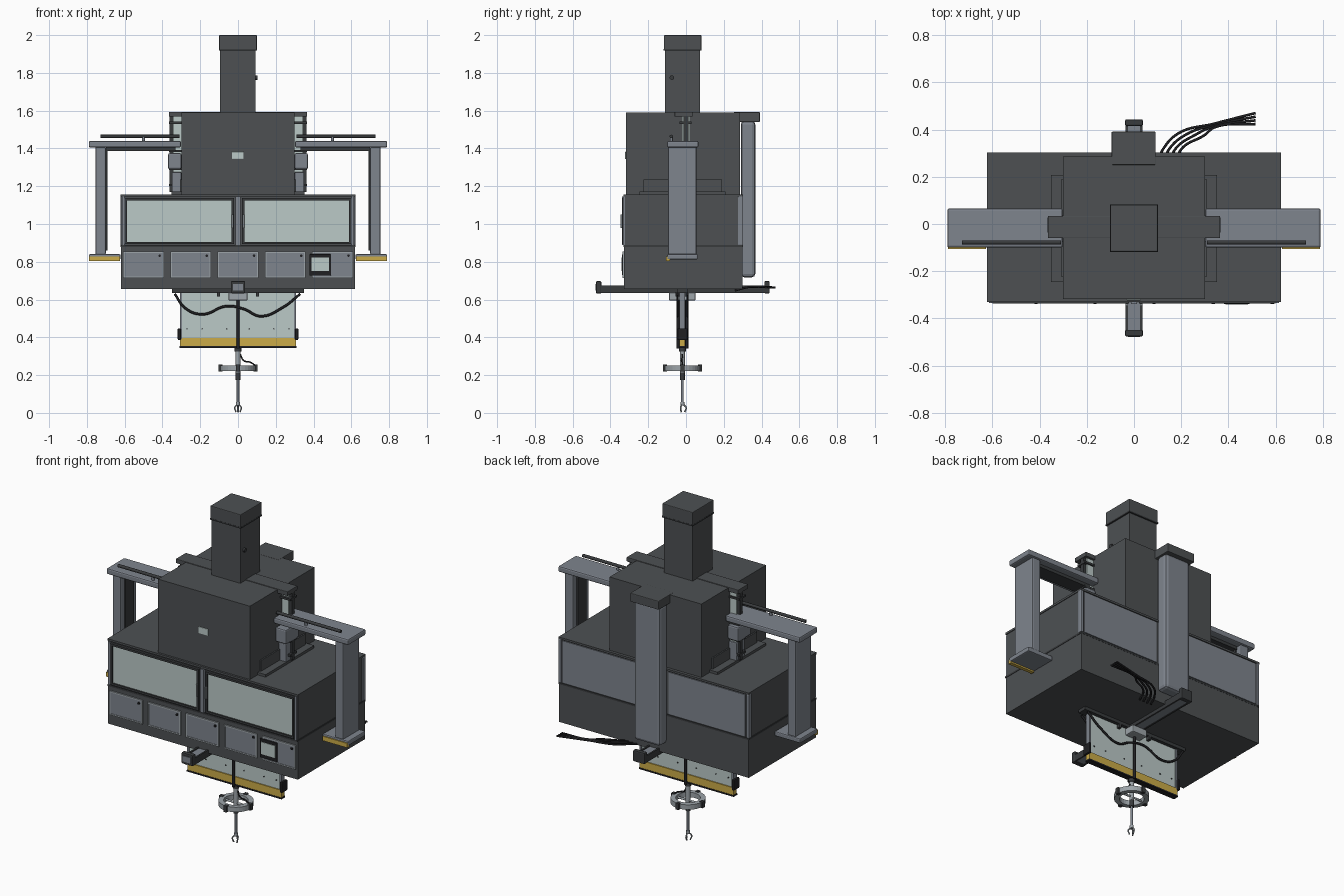
import bpy, bmesh, math
from mathutils import Vector

if "Cube" in bpy.data.objects:
    bpy.data.objects.remove(bpy.data.objects["Cube"])


def material(name, rgb):
    m = bpy.data.materials.new(name)
    m.diffuse_color = (*rgb, 1)
    m.use_nodes = True
    m.node_tree.nodes["Principled BSDF"].inputs["Base Color"].default_value = m.diffuse_color
    return m


DARK = material("dark grey paint", (0.075, 0.081, 0.086))
TRIM = material("charcoal trim", (0.04, 0.043, 0.046))
STEEL = material("blue grey steel", (0.21, 0.232, 0.268))
LIGHT = material("light steel", (0.34, 0.375, 0.40))
PALE = material("pale glass", (0.50, 0.59, 0.575))
YELLOW = material("safety yellow", (0.60, 0.41, 0.065))
BLACK = material("black rubber", (0.014, 0.014, 0.016))


def finish(name, bm, mat):
    me = bpy.data.meshes.new(name)
    bm.to_mesh(me)
    bm.free()
    ob = bpy.data.objects.new(name, me)
    bpy.context.collection.objects.link(ob)
    me.materials.append(mat)
    return ob


def box(name, x, y, z, mat, bevel=0):
    """Box from three (min, max) ranges."""
    bm = bmesh.new()
    bmesh.ops.create_cube(bm, size=1)
    for v in bm.verts:
        v.co = Vector([(r[0] + r[1]) / 2 + c * (r[1] - r[0]) for c, r in zip(v.co, (x, y, z))])
    ob = finish(name, bm, mat)
    if bevel:
        b = ob.modifiers.new("bevel", 'BEVEL')
        b.width, b.segments = bevel, 2
    return ob


def pair(name, x, y, z, mat, bevel=0):
    """Same box on the right and mirrored to the left."""
    box("right_" + name, x, y, z, mat, bevel)
    box("left_" + name, (-x[1], -x[0]), y, z, mat, bevel)


def rod(name, a, b, r, mat, sides=12):
    a, b = Vector(a), Vector(b)
    bm = bmesh.new()
    bmesh.ops.create_cone(bm, cap_ends=True, segments=sides, radius1=r, radius2=r, depth=(b - a).length)
    bmesh.ops.rotate(bm, verts=bm.verts, matrix=Vector((0, 0, 1)).rotation_difference(b - a).to_matrix())
    bmesh.ops.translate(bm, verts=bm.verts, vec=(a + b) / 2)
    for f in bm.faces:
        f.smooth = len(f.verts) == 4
    return finish(name, bm, mat)


def cable(name, pts, r, mat):
    cu = bpy.data.curves.new(name, 'CURVE')
    cu.dimensions = '3D'
    cu.bevel_depth, cu.bevel_resolution, cu.use_fill_caps = r, 2, True
    s = cu.splines.new('BEZIER')
    s.bezier_points.add(len(pts) - 1)
    for p, co in zip(s.bezier_points, pts):
        p.co = co
        p.handle_left_type = p.handle_right_type = 'AUTO'
    cu.materials.append(mat)
    ob = bpy.data.objects.new(name, cu)
    bpy.context.collection.objects.link(ob)


def frame(name, x, z, y, w, mat):
    """Rectangular border of four bars on the front face."""
    box(name + "_bottom", x, y, (z[0], z[0] + w), mat)
    box(name + "_top", x, y, (z[1] - w, z[1]), mat)
    box(name + "_left", (x[0], x[0] + w), y, (z[0] + w, z[1] - w), mat)
    box(name + "_right", (x[1] - w, x[1]), y, (z[0] + w, z[1] - w), mat)


# Main cabinet, upper housing and chimney
box("cabinet_lower", (-.62, .62), (-.327, .30), (.655, .882), DARK)
box("cabinet_upper", (-.618, .618), (-.322, .296), (.882, 1.15), DARK)
box("cabinet_lid", (-.622, .622), (-.33, .302), (1.145, 1.157), DARK)
box("cabinet_seam", (-.622, .622), (-.331, .301), (.878, .888), TRIM)
box("upper_housing", (-.30, .30), (-.318, .285), (1.155, 1.59), DARK)
box("chimney", (-.095, .092), (-.11, .073), (1.58, 1.925), DARK)
box("chimney_cap", (-.10, .10), (-.117, .081), (1.92, 2.0), DARK, .004)
box("chimney_seam", (-.101, .101), (-.118, .082), (1.918, 1.926), TRIM)
rod("chimney_knob", (.09, -.075, 1.775), (.102, -.075, 1.775), .012, TRIM)
box("housing_sign", (-.032, .03), (-.323, -.318), (1.343, 1.383), PALE, .003)

# Front windows and their frames
for side, x in (("left", (-.60, -.022)), ("right", (.022, .60))):
    box(side + "_window", x, (-.328, -.322), (.90, 1.13), PALE)
    frame(side + "_window_frame", x, (.893, 1.137), (-.337, -.322), .012, TRIM)
    inner = -.03 if side == "left" else .03
    rod(side + "_window_handle", (inner, -.342, .98), (inner, -.342, 1.05), .005, LIGHT, 8)
pair("front_corner_strip", (.602, .615), (-.334, -.32), (.89, 1.145), STEEL)
box("window_divider", (-.012, .012), (-.338, -.32), (.89, 1.145), STEEL)

# Back panels and corner strips
pair("back_panel", (.095, .597), (.294, .301), (.892, 1.14), STEEL)
pair("back_corner_strip", (.604, .623), (.275, .303), (.888, 1.146), STEEL, .004)

# Drawers with a small screen on the last one
for i in range(5):
    c = -.5 + i * .25
    box(f"drawer_{i + 1}", (c - .105, c + .105), (-.332, -.326), (.717, .852), STEEL)
    frame(f"drawer_{i + 1}_border", (c - .108, c + .108), (.714, .855), (-.335, -.326), .008, LIGHT)
    rod(f"drawer_{i + 1}_latch", (c + .085, -.331, .832), (c + .085, -.339, .832), .007, BLACK, 8)
box("screen_housing", (.378, .492), (-.338, -.33), (.727, .84), BLACK, .003)
box("screen", (.388, .482), (-.341, -.336), (.75, .822), PALE)

# Back column
box("back_column", (-.085, .085), (.29, .367), (.718, 1.545), STEEL, .018)
box("back_column_cap", (-.095, .092), (.25, .391), (1.54, 1.592), DARK, .004)

# Side masts and crossing top bracket
box("mast_bracket", (-.365, .365), (-.06, .034), (1.568, 1.594), DARK, .003)
pair("mast", (.30, .345), (-.02, .02), (1.165, 1.568), PALE)
pair("mast_rail", (.345, .362), (-.012, .012), (1.17, 1.57), TRIM)
pair("mast_pedestal", (.30, .35), (-.05, .03), (1.165, 1.275), STEEL, .005)
pair("mast_carriage", (.30, .37), (-.08, .04), (1.29, 1.375), STEEL, .008)
for i, z in enumerate((1.20, 1.285, 1.38, 1.53)):
    pair(f"mast_clamp_{i + 1}", (.30, .366), (-.035, .028), (z, z + .012), TRIM)
pair("mast_base", (.30, .352), (-.245, .208), (1.155, 1.172), DARK)
pair("mast_back_plate", (.30, .308), (-.225, .19), (1.17, 1.236), DARK)

# Side arms: top beam, post, foot and slide rod
pair("arm_beam", (.302, .79), (-.10, .066), (1.405, 1.44), STEEL, .008)
pair("arm_beam_track", (.33, .70), (-.06, .025), (1.387, 1.406), TRIM)
pair("arm_post", (.70, .755), (-.096, .055), (.835, 1.41), STEEL, .008)
pair("arm_post_track", (.692, .702), (-.06, .02), (.86, 1.40), TRIM)
pair("arm_foot", (.622, .79), (-.10, .062), (.812, .84), STEEL, .006)
pair("arm_foot_stripe", (.626, .788), (-.106, -.085), (.803, .829), YELLOW)
for s, side in ((1, "right"), (-1, "left")):
    rod(side + "_slide_rod", (s * .31, -.078, 1.464), (s * .728, -.078, 1.464), .009, TRIM)
    rod(side + "_slide_rod_support", (s * .50, -.078, 1.435), (s * .50, -.078, 1.464), .008, STEEL)

# Undercarriage rails
box("cross_rail", (-.35, .35), (-.045, .01), (.636, .657), TRIM)
box("long_rail", (-.028, .028), (-.46, .43), (.637, .668), STEEL)
for i, s in enumerate((-1, 1)):
    box(f"long_rail_side_{i + 1}", (s * .031 - .005, s * .031 + .005), (-.465, .435), (.635, .674), TRIM)
box("front_rail_end", (-.038, .038), (-.476, -.448), (.632, .698), TRIM, .006)
box("back_rail_end", (-.038, .038), (.415, .443), (.632, .698), TRIM, .006)
box("front_rail_face", (-.026, .026), (-.479, -.474), (.648, .682), STEEL)
box("trolley", (-.05, .05), (-.09, .05), (.595, .637), LIGHT, .006)
pair("trolley_clamp", (.095, .11), (-.055, .01), (.615, .64), TRIM)

# Hanging panel with yellow edge
box("hanging_panel", (-.305, .305), (-.028, -.010), (.39, .637), PALE)
pair("panel_edge", (.296, .308), (-.034, -.004), (.39, .637), STEEL)
box("panel_stripe", (-.307, .307), (-.034, -.004), (.352, .396), YELLOW)
box("panel_bottom_edge", (-.31, .31), (-.036, -.002), (.344, .353), BLACK)
pair("panel_bumper", (.303, .319), (-.045, .008), (.385, .448), BLACK, .005)
for i, x in enumerate((-.27, -.19, -.06, .06, .19, .27)):
    rod(f"panel_bolt_{i + 1}", (x, -.032, .445), (x, -.006, .445), .004, TRIM, 6)

# Sagging cables on both faces of the panel
sag = [(-.335, .63), (-.28, .555), (-.19, .522), (-.06, .565), (.03, .55), (.12, .512), (.24, .56), (.33, .63)]
for name, y in (("front_cable", -.045), ("back_cable", .008)):
    cable(name, [(x, y, z) for x, z in sag], .0065, BLACK)

# Centre shaft, on both faces of the panel
for name, y in (("front_shaft", -.042), ("back_shaft", .004)):
    rod(name, (0, y, .34), (0, y, .60), .008, BLACK)
rod("shaft_collar", (0, -.019, .325), (0, -.019, .35), .018, TRIM)
rod("tool_shaft", (0, -.019, .215), (0, -.019, .33), .013, LIGHT)

# Ring with spokes and clamps
bm = bmesh.new()
N = 32
profile = [(.066, .223), (.094, .223), (.094, .252), (.066, .252)]
rings = [[bm.verts.new((r * math.cos(2 * math.pi * i / N), -.019 + r * math.sin(2 * math.pi * i / N), z))
          for r, z in profile] for i in range(N)]
for i in range(N):
    a, b = rings[i], rings[(i + 1) % N]
    for k in range(4):
        bm.faces.new((a[k], b[k], b[(k + 1) % 4], a[(k + 1) % 4]))
bmesh.ops.recalc_face_normals(bm, faces=bm.faces)
finish("tool_ring", bm, LIGHT)
for i in range(4):
    t = i * math.pi / 2
    c, s = math.cos(t), math.sin(t)
    px, py = .093 * c, -.019 + .093 * s
    box(f"ring_clamp_{i + 1}", (px - .011, px + .011), (py - .011, py + .011), (.218, .257), TRIM, .003)
rod("ring_crossbar", (-.07, -.019, .236), (.07, -.019, .236), .006, LIGHT, 8)
cable("ring_cable", [(.012, -.019, .31), (.03, -.022, .277), (.065, -.02, .268), (.093, -.019, .25)], .004, BLACK)

# Probe and gripper
rod("probe_collar", (0, -.019, .175), (0, -.019, .225), .013, TRIM)
rod("probe_shaft", (0, -.019, .05), (0, -.019, .18), .007, STEEL)
rod("gripper_hub", (0, -.019, .04), (0, -.019, .058), .011, LIGHT)
for i in range(3):
    t = math.pi / 2 + i * 2 * math.pi / 3
    pts = [(r * math.cos(t), -.019 + r * math.sin(t), z) for r, z in ((.006, .044), (.019, .028), (.012, .004))]
    cable(f"gripper_finger_{i + 1}", pts, .004, LIGHT)

# Loose cables behind the cabinet
for i in range(4):
    x0, y1 = .10 + i * .026, .47 - i * .0155
    cable(f"loose_cable_{i + 1}", [(x0, .26, .648), (x0 + .025, .32, .664), (x0 + .09 + i * .01, .385 - i * .003, .668),
                                   (.34, y1 - .045 + i * .010, .667), (.515, y1, .664)], .0055, BLACK)
